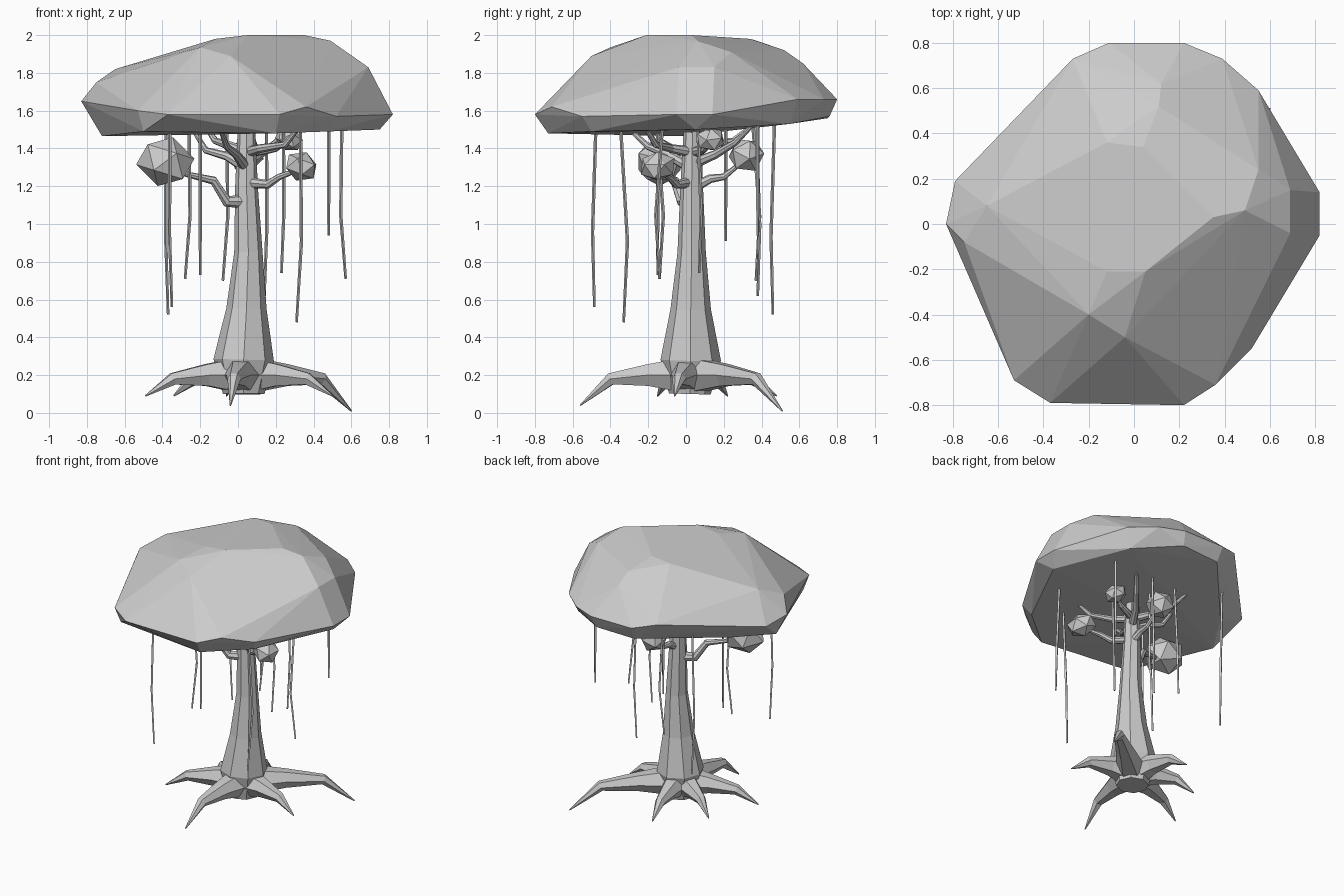
import bpy, bmesh
from mathutils import Vector


def limb(name, path, radii, res=1):
    """Tapered faceted tube along a path (res 0/1/2 = 4/6/8 sides)."""
    cu = bpy.data.curves.new(name, 'CURVE')
    cu.dimensions = '3D'
    cu.bevel_depth = 1.0
    cu.bevel_resolution = res
    cu.use_fill_caps = True
    sp = cu.splines.new('POLY')
    sp.points.add(len(path) - 1)
    for p, co, r in zip(sp.points, path, radii):
        p.co = (*co, 1)
        p.radius = r
    sp.use_smooth = False
    ob = bpy.data.objects.new(name, cu)
    bpy.context.collection.objects.link(ob)
    return ob


def hull(name, points):
    """Faceted convex lump through the given points."""
    bm = bmesh.new()
    for p in points:
        bm.verts.new(p)
    bmesh.ops.convex_hull(bm, input=bm.verts)
    loose = [v for v in bm.verts if not v.link_faces]
    bmesh.ops.delete(bm, geom=loose, context='VERTS')
    bmesh.ops.recalc_face_normals(bm, faces=bm.faces)
    me = bpy.data.meshes.new(name)
    bm.to_mesh(me)
    bm.free()
    ob = bpy.data.objects.new(name, me)
    bpy.context.collection.objects.link(ob)


# Canopy: crown, rim and nearly flat underside
crown = [(-.65, .08, 1.82), (-.12, -.21, 1.98), (.05, -.21, 2), (.35, .03, 2),
         (.49, .06, 1.97), (.55, .24, 1.91), (.11, .52, 1.92), (.04, .34, 1.98),
         (-.12, .36, 1.975), (-.2, -.4, 1.935), (-.04, -.5, 1.89),
         (.12, .62, 1.85), (.69, .15, 1.83), (.69, -.04, 1.83)]
rim = [(-.83, 0, 1.65), (-.75, -.08, 1.75), (-.79, .19, 1.62), (-.62, .31, 1.62),
       (-.27, .73, 1.7), (-.11, .8, 1.66), (.22, .8, 1.66), (.39, .73, 1.66),
       (.55, .59, 1.66), (.82, .14, 1.58), (.82, -.05, 1.58), (.52, -.55, 1.57),
       (.36, -.71, 1.62), (.22, -.8, 1.58), (-.37, -.79, 1.58), (-.53, -.69, 1.6)]
under = [(-.5, -.66, 1.49), (.2, -.73, 1.48), (.48, -.5, 1.49), (.75, .05, 1.5),
         (.5, .55, 1.53), (.2, .76, 1.57), (-.1, .75, 1.56), (-.55, .25, 1.5),
         (-.72, -.03, 1.465)]
hull("canopy", crown + rim + under)

# Trunk
limb("trunk", [(.03, .02, .1), (.03, .025, .28), (.045, .025, .55), (.055, .03, .85),
               (.045, .03, 1.2), (.045, .035, 1.54)],
     [.11, .16, .107, .075, .06, .045], 2)

# Roots: spread out flat, then dip to a pointed tip
tips = [(-.49, -.15, .09), (-.04, -.56, .04), (.5, -.06, .09),
        (.6, .51, .01), (-.06, .48, .09), (-.34, .22, .09)]
for i, tip in enumerate(tips):
    a, b = Vector((.03, .02, .2)), Vector(tip)
    path = []
    for t, z in ((.1, .2), (.38, .2), (.72, .18), (1, tip[2])):
        p = a.lerp(b, t)
        path.append((p.x, p.y, z))
    limb(f"root_{i}", path, [.1, .066, .036, .004])

# Branches
branches = [
    [(.03, .02, 1.12), (-.06, -.02, 1.12), (-.13, -.06, 1.23), (-.3, -.12, 1.27)],
    [(.05, .02, 1.22), (.16, -.05, 1.21), (.22, -.09, 1.25), (.33, -.15, 1.29)],
    [(.05, .04, 1.38), (.14, .08, 1.39), (.2, .1, 1.4), (.27, .13, 1.44)],
    [(.05, .05, 1.2), (.05, .13, 1.24), (.05, .2, 1.25), (.05, .3, 1.33)],
    [(.04, .03, 1.3), (-.06, .05, 1.36), (-.17, .09, 1.39), (-.25, .12, 1.52)],
    [(.04, .02, 1.3), (-.01, -.1, 1.37), (-.06, -.2, 1.41), (-.1, -.32, 1.52)],
    [(.05, .04, 1.32), (.12, .16, 1.37), (.2, .26, 1.43), (.28, .36, 1.53)],
    [(.05, .03, 1.38), (.12, -.08, 1.4), (.25, -.16, 1.42), (.33, -.22, 1.52)],
    [(.04, .04, 1.38), (-.06, .12, 1.42), (-.12, .25, 1.44), (-.18, .36, 1.53)]]
for i, path in enumerate(branches):
    k = 1.3 if i == 0 else 1
    limb(f"branch_{i}", path, [.03 * k, .023 * k, .018 * k, .01 * k], 2)

# Small foliage clumps at the branch ends
for i, (loc, size) in enumerate([
        ((-.385, -.14, 1.33), (.16, .13, .135)), ((.335, -.15, 1.305), (.09, .105, .08)),
        ((.27, .13, 1.45), (.08, .08, .065)), ((.04, .32, 1.365), (.1, .1, .095))]):
    bpy.ops.mesh.primitive_ico_sphere_add(subdivisions=1, radius=1, location=loc,
                                          rotation=(.2 * i, .3, .5 * i))
    ob = bpy.context.object
    ob.name = f"foliage_clump_{i}"
    ob.scale = size

# Hanging vines: bottom x, y, z and sideways drift
vines = [(-.37, .46, .52, -.01), (-.35, -.485, .56, -.01), (-.28, -.14, .71, .02),
         (-.2, -.15, .73, 0), (-.08, .37, .7, .02), (.14, .38, .62, .01),
         (.23, .07, .74, .01), (.31, -.33, .48, .02), (.48, .38, .94, 0),
         (.57, -.14, .71, -.02), (.04, .21, .91, 0)]
for i, (x, y, z, d) in enumerate(vines):
    mid = z + (1.55 - z) * .4
    limb(f"vine_{i}", [(x + d, y - d, 1.58), (x + d * 1.3, y + d, mid), (x, y, z)],
         [.009, .009, .007], 0)
